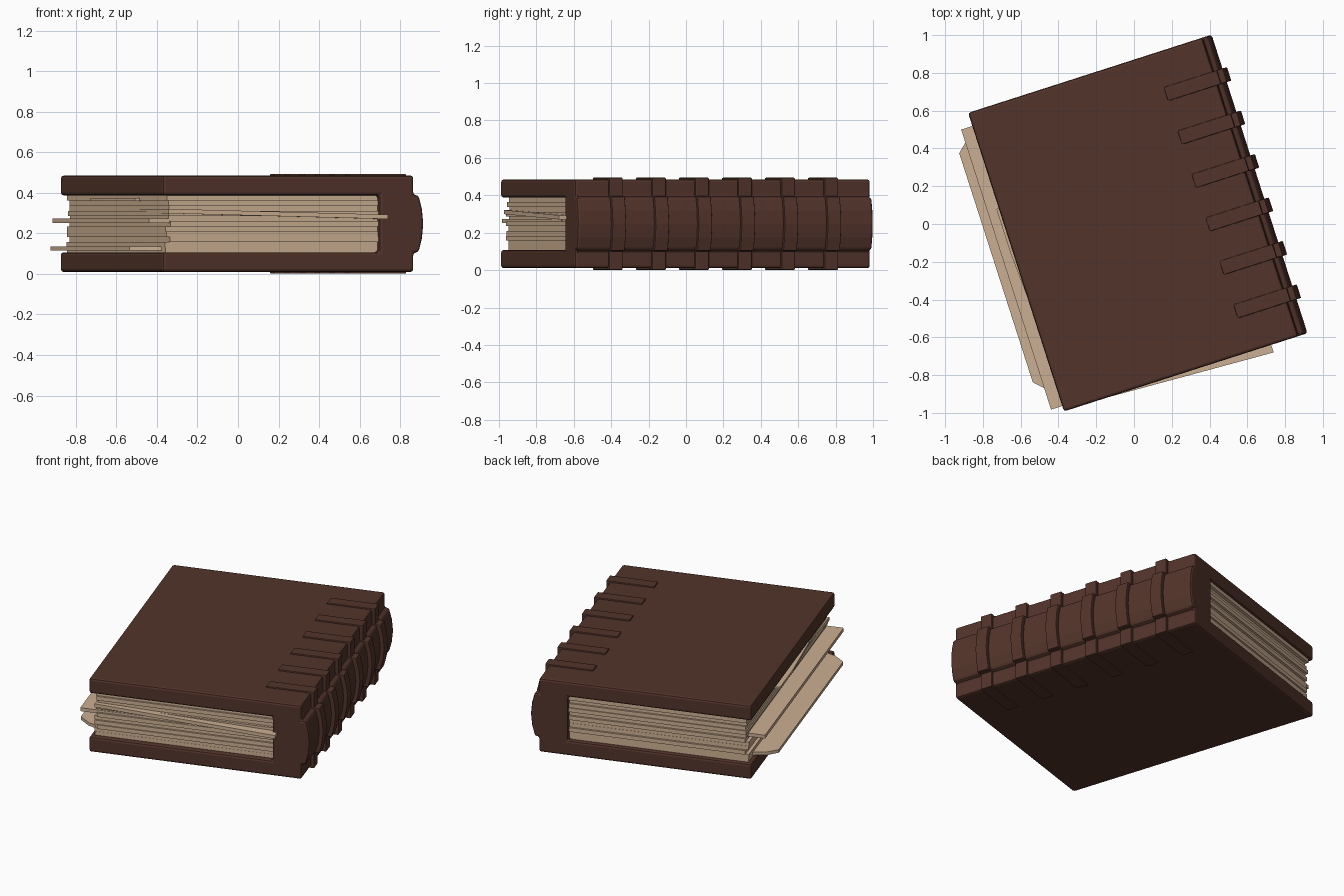
import bpy, bmesh, math, random
from mathutils import Matrix

if "Cube" in bpy.data.objects:
    bpy.data.objects.remove(bpy.data.objects["Cube"])

random.seed(4)
# Book is modelled square to its own axes (spine at +x), then turned on the table
PLACE = Matrix.Translation((0.02, 0.005, 0)) @ Matrix.Rotation(math.radians(17.8), 4, 'Z')


def material(name, color):
    m = bpy.data.materials.new(name)
    m.diffuse_color = (*color, 1)
    m.use_nodes = True
    m.node_tree.nodes["Principled BSDF"].inputs["Base Color"].default_value = m.diffuse_color
    return m


leather = material("leather", (0.085, 0.034, 0.023))
paper = material("paper", (0.60, 0.43, 0.29))


def prism(name, points, depth, mat, bevel=0):
    """Extrude a closed 3D outline by the vector depth."""
    bm = bmesh.new()
    face = bm.faces.new([bm.verts.new(p) for p in points])
    ext = bmesh.ops.extrude_face_region(bm, geom=[face], use_keep_orig=True)
    verts = [g for g in ext["geom"] if isinstance(g, bmesh.types.BMVert)]
    bmesh.ops.translate(bm, verts=verts, vec=depth)
    bmesh.ops.recalc_face_normals(bm, faces=bm.faces)
    mesh = bpy.data.meshes.new(name)
    bm.to_mesh(mesh)
    bm.free()
    mesh.materials.append(mat)
    ob = bpy.data.objects.new(name, mesh)
    ob.matrix_world = PLACE
    bpy.context.collection.objects.link(ob)
    if bevel:
        mod = ob.modifiers.new("soft_edges", 'BEVEL')
        mod.width = bevel
        mod.segments = 2
        mod.limit_method = 'ANGLE'
        mod.angle_limit = math.radians(40)
    return ob


def mirrored(half):
    """Complete an upper half profile about the mid height of the book."""
    return half + [(x, 0.495 - z) for x, z in reversed(half) if abs(z - 0.2475) > 1e-4]


# Cover: boards and rounded spine as one C-shaped profile
cover = mirrored([(0.447, 0.388), (-0.677, 0.388), (-0.677, 0.485), (0.625, 0.485),
                  (0.625, 0.390), (0.652, 0.388), (0.670, 0.32), (0.677, 0.2475)])
prism("cover", [(x, -0.83, z) for x, z in cover], (0, 1.66, 0), leather, 0.014)

# Raised straps wrapping the spine
strap = mirrored([(0.60, 0.44), (0.35, 0.44), (0.35, 0.494), (0.645, 0.494),
                  (0.645, 0.394), (0.678, 0.392), (0.695, 0.32), (0.702, 0.2475)])
for i in range(6):
    y = -0.604 + i * 0.2416
    prism(f"strap_{i + 1}", [(x, y - 0.038, z) for x, z in strap], (0, 0.076, 0), leather, 0.005)


def page(name, outline, z, thick, tilt=(0, 0)):
    pts = [(x, y, z + tilt[0] * x + tilt[1] * y) for x, y in outline]
    return prism(name, pts, (0, 0, thick), paper)


# Page block: stacked uneven gatherings
layers, z0, z1 = 11, 0.106, 0.389
step = (z1 - z0) / layers
for i in range(layers):
    x = -0.645 + random.uniform(-0.012, 0.014)
    a, b = (0.805 + random.uniform(-0.014, 0.012) for _ in range(2))
    page(f"pages_{i + 1}", [(x, -a), (0.46, -a), (0.46, b), (x, b)], z0 + i * step, step)

# Loose sheets slipping out of the block
page("loose_sheet_middle", [(-0.739, -0.80), (0.3, -0.80), (0.3, 0.757), (-0.739, 0.757)],
     0.252, 0.022)
page("loose_sheet_low", [(-0.787, -0.634), (-0.718, -0.70), (-0.55, -0.77), (0.3, -0.77),
                         (0.3, 0.76), (-0.55, 0.76), (-0.733, 0.69), (-0.787, 0.641)],
     0.116, 0.02)
page("loose_sheet_top", [(-0.668, -0.35), (0.2, -0.35), (0.2, 0.4), (-0.69, 0.30), (-0.69, 0.05)],
     0.36, 0.014)
page("loose_sheet_front", [(0.476, -0.872), (0.44, 0.6), (-0.62, 0.6), (-0.645, -0.82)],
     0.283, 0.022, (-0.025, 0))
